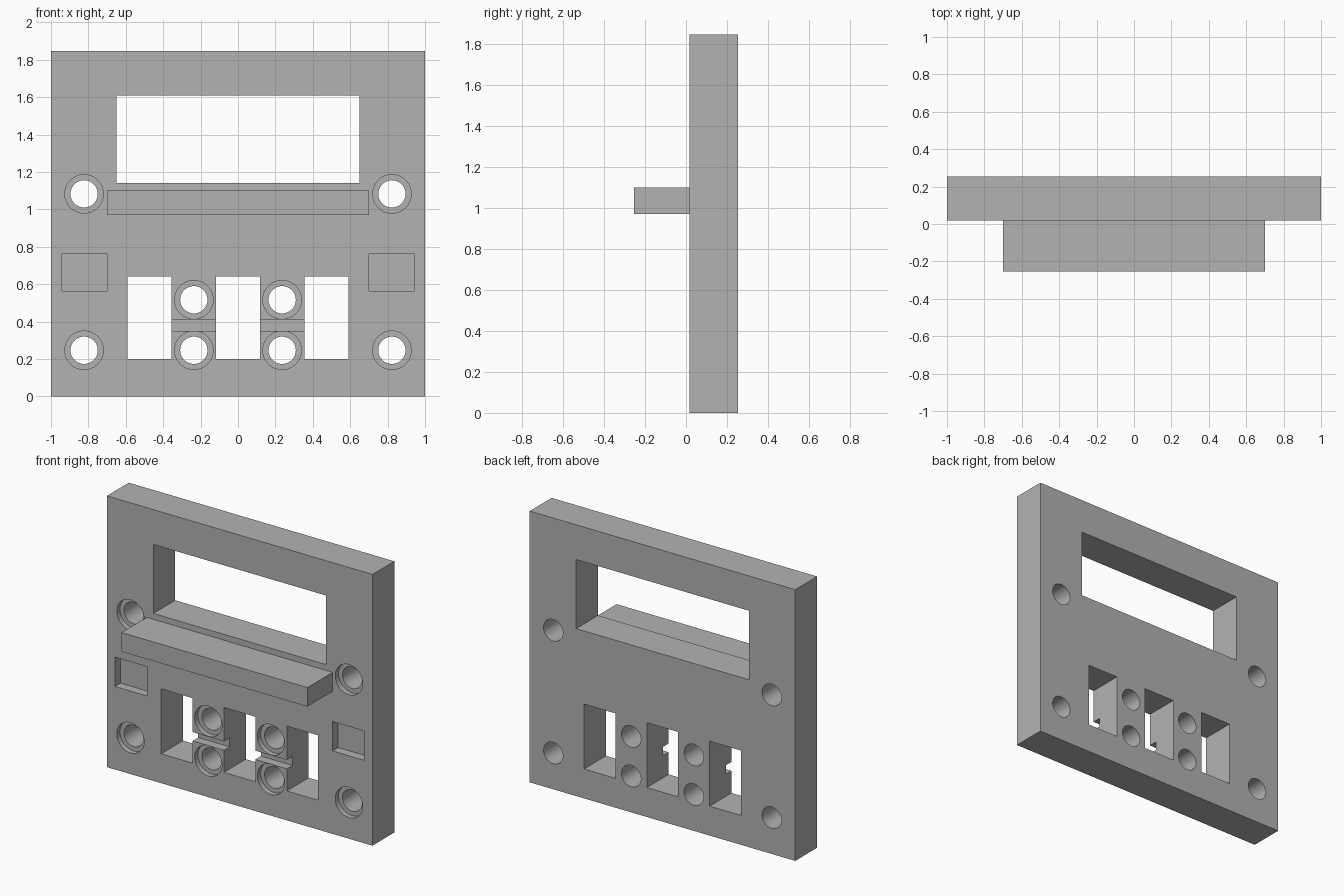
import bpy
from math import pi

cube = bpy.data.objects.get("Cube")
if cube:
    bpy.data.objects.remove(cube, do_unlink=True)

grey = bpy.data.materials.new("plain grey")
grey.use_nodes = True
GREY = (0.448, 0.448, 0.448, 1)
grey.diffuse_color = GREY
grey.node_tree.nodes["Principled BSDF"].inputs["Base Color"].default_value = GREY

FRONT, BACK, SHELF_FRONT, TOP = 0.018, 0.253, -0.253, 1.847


def box(name, x0, x1, y0, y1, z0, z1):
    bpy.ops.mesh.primitive_cube_add(
        size=1, location=((x0 + x1) / 2, (y0 + y1) / 2, (z0 + z1) / 2))
    ob = bpy.context.object
    ob.name = name
    ob.scale = (x1 - x0, y1 - y0, z1 - z0)
    bpy.ops.object.transform_apply(location=False, rotation=False, scale=True)
    ob.data.materials.append(grey)
    return ob


def rod(name, x, z, radius, y0, y1):
    bpy.ops.mesh.primitive_cylinder_add(
        vertices=48, radius=radius, depth=y1 - y0,
        location=(x, (y0 + y1) / 2, z), rotation=(pi / 2, 0, 0))
    ob = bpy.context.object
    ob.name = name
    ob.data.materials.append(grey)
    return ob


def cut(target, cutter):
    cutter.hide_render = True
    mod = target.modifiers.new("cut", 'BOOLEAN')
    mod.operation = 'DIFFERENCE'
    mod.solver = 'EXACT'
    mod.object = cutter
    bpy.context.view_layer.objects.active = target
    bpy.ops.object.modifier_apply(modifier=mod.name)
    bpy.data.objects.remove(cutter, do_unlink=True)


# Upright panel and the shelf on its front
panel = box("panel", -1, 1, FRONT, BACK, 0, TOP)
box("shelf", -0.7, 0.7, SHELF_FRONT, FRONT, 0.97, 1.1)

# Large window and three lower slots, cut right through
before, behind = FRONT - 0.1, BACK + 0.1
cut(panel, box("window_cutter", -0.65, 0.65, before, behind, 1.14, 1.61))
for x in (-0.473, 0, 0.473):
    cut(panel, box("slot_cutter", x - 0.118, x + 0.118, before, behind, 0.2, 0.642))

for side in (-1, 1):
    # Shallow pocket near each edge
    x = side * 0.82
    cut(panel, box("pocket_cutter", x - 0.12, x + 0.12, before, FRONT + 0.06, 0.565, 0.765))
    # Groove across each post between the slots
    x = side * 0.236
    cut(panel, box("groove_cutter", x - 0.14, x + 0.14, before, FRONT + 0.06, 0.351, 0.411))
    # Counterbored through holes
    for x, z in ((0.823, 1.083), (0.823, 0.247), (0.236, 0.517), (0.236, 0.247)):
        cut(panel, rod("counterbore_cutter", side * x, z, 0.103, before, FRONT + 0.035))
        cut(panel, rod("hole_cutter", side * x, z, 0.073, before, behind))

# Smooth hole walls, crisp edges
bpy.ops.object.select_all(action='DESELECT')
panel.select_set(True)
bpy.context.view_layer.objects.active = panel
bpy.ops.object.shade_smooth_by_angle()
